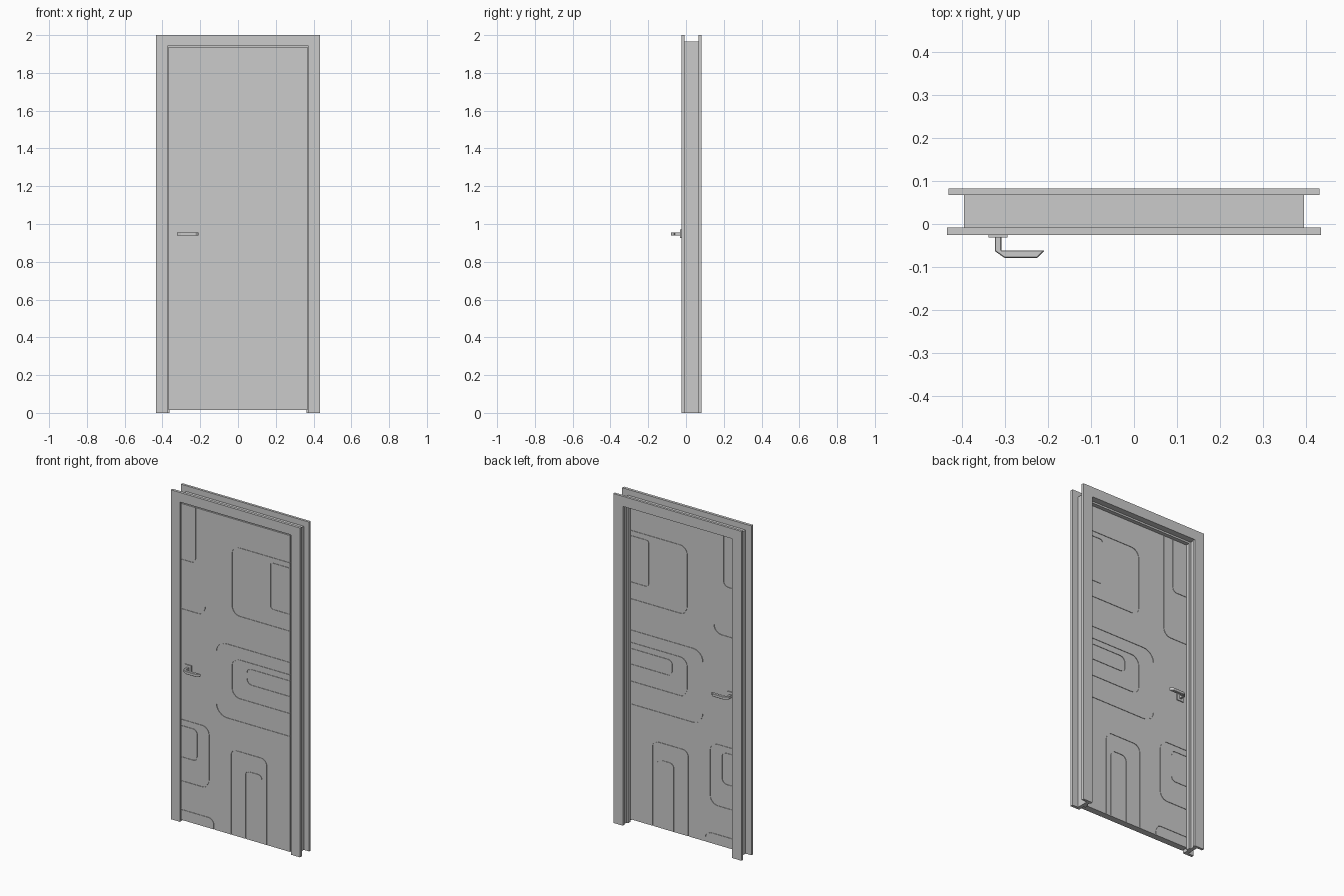
import bpy, bmesh, math
from mathutils import Vector

if "Cube" in bpy.data.objects:
    bpy.data.objects.remove(bpy.data.objects["Cube"])


def finish(name, bm):
    bmesh.ops.recalc_face_normals(bm, faces=bm.faces)
    me = bpy.data.meshes.new(name)
    bm.to_mesh(me)
    bm.free()
    ob = bpy.data.objects.new(name, me)
    bpy.context.collection.objects.link(ob)
    return ob


def box(name, x0, x1, y0, y1, z0, z1):
    bm = bmesh.new()
    bmesh.ops.create_cube(bm, size=1)
    for v in bm.verts:
        v.co = ((x0 + x1) / 2 + v.co.x * (x1 - x0),
                (y0 + y1) / 2 + v.co.y * (y1 - y0),
                (z0 + z1) / 2 + v.co.z * (z1 - z0))
    return finish(name, bm)


def prism(name, pts, offset):
    """Extrude a closed outline of 3D points by an offset vector."""
    bm = bmesh.new()
    face = bm.faces.new([bm.verts.new(p) for p in pts])
    ext = bmesh.ops.extrude_face_region(bm, geom=[face])
    bmesh.ops.translate(bm, vec=offset,
                        verts=[e for e in ext["geom"] if isinstance(e, bmesh.types.BMVert)])
    return finish(name, bm)


def portal(name, outer, inner, top, inner_top, y0, y1):
    """Upside-down U frame standing on the floor."""
    half = [(outer, 0), (outer, top), (-outer, top), (-outer, 0),
            (-inner, 0), (-inner, inner_top), (inner, inner_top), (inner, 0)]
    return prism(name, [(x, y0, z) for x, z in half], (0, y1 - y0, 0))


# Frame: casings on both sides, jamb between them and the door stop
portal("front_casing", 0.434, 0.373, 2.0, 1.942, -0.025, -0.008)
portal("back_casing", 0.431, 0.367, 2.0, 1.939, 0.067, 0.082)
portal("jamb", 0.395, 0.373, 1.965, 1.942, -0.008, 0.067)
portal("door_stop", 0.374, 0.362, 1.943, 1.931, 0.016, 0.040)

# Door leaf
FRONT, BACK = -0.025, 0.015
door = box("door_leaf", -0.367, 0.367, FRONT, BACK, 0.015, 1.936)


# Decorative grooves: rounded paths cut into both faces of the leaf
def rounded(corners, r, n=6):
    c = [Vector(p) for p in corners]
    out = [c[0]]
    for a, p, b in zip(c, c[1:], c[2:]):
        d1, d2 = (a - p).normalized(), (b - p).normalized()
        mid = p + (d1 + d2) * r
        for i in range(n + 1):
            t = math.pi / 2 * i / n
            out.append(mid - r * (d2 * math.cos(t) + d1 * math.sin(t)))
    return out + [c[-1]]


def add_groove(bm, path, y0, y1, w=0.005):
    rings = []
    for i, p in enumerate(path):
        d = (path[min(i + 1, len(path) - 1)] - path[max(i - 1, 0)]).normalized()
        nrm = Vector((-d.y, d.x)) * w / 2
        rings.append([bm.verts.new((q.x, y, q.y)) for q, y in
                      ((p + nrm, y0), (p - nrm, y0), (p - nrm, y1), (p + nrm, y1))])
    for a, b in zip(rings, rings[1:]):
        for k in range(4):
            m = (k + 1) % 4
            bm.faces.new((a[k], a[m], b[m], b[k]))
    bm.faces.new(rings[0])
    bm.faces.new(rings[-1][::-1])


def side_loop(edge, x, top, bottom):
    return [(edge, top), (x, top), (x, bottom), (edge, bottom)]


R, L = 0.40, -0.40
grooves = [
    (side_loop(R, -0.020, 1.772, 1.357), 0.05),
    (side_loop(R, 0.239, 1.740, 1.459), 0.015),
    (side_loop(R, -0.126, 1.167, 0.718), 0.07),
    (side_loop(R, -0.020, 1.092, 0.857), 0.05),
    (side_loop(R, 0.080, 1.055, 0.960), 0.03),
    (side_loop(L, -0.175, 0.628, 0.255), 0.05),
    (side_loop(L, -0.255, 0.590, 0.400), 0.03),
    ([(L, 1.300), (-0.200, 1.300), (-0.200, 1.98)], 0.05),
    ([(L, 1.600), (-0.265, 1.600), (-0.265, 1.98)], 0.03),
    ([(L, 0.080), (-0.143, 0.080), (-0.143, -0.02)], 0.04),
    ([(-0.027, -0.02), (-0.027, 0.535), (0.212, 0.535), (0.212, -0.02)], 0.04),
    ([(0.070, -0.02), (0.070, 0.430), (0.180, 0.430), (0.180, -0.02)], 0.03),
]
DEPTH = 0.003
bm = bmesh.new()
for corners, r in grooves:
    path = rounded(corners, r)
    add_groove(bm, path, FRONT - 0.01, FRONT + DEPTH)
    add_groove(bm, path, BACK - DEPTH, BACK + 0.01)
cutter = finish("groove_cutter", bm)
cutter.hide_render = True

mod = door.modifiers.new("grooves", 'BOOLEAN')
mod.operation = 'DIFFERENCE'
mod.solver = 'EXACT'
mod.object = cutter
bpy.context.view_layer.objects.active = door
bpy.ops.object.modifier_apply(modifier=mod.name)
bpy.data.objects.remove(cutter)


# Lever handles: square rose and faceted lever, one per face
lever_plan = [(-0.323, 0.004), (-0.308, 0.004), (-0.308, 0.036), (-0.207, 0.036),
              (-0.225, 0.054), (-0.300, 0.054), (-0.323, 0.038)]
for side, face, s in (("front", FRONT, -1), ("back", BACK, 1)):
    ys = sorted((face - s * 0.001, face + s * 0.006))
    box(side + "_handle_rose", -0.338, -0.293, ys[0], ys[1], 0.925, 0.970)
    lever = prism(side + "_lever", [(x, face + s * d, 0.938) for x, d in lever_plan],
                  (0, 0, 0.018))
    bev = lever.modifiers.new("edge", 'BEVEL')
    bev.width = 0.002
    bev.segments = 1
